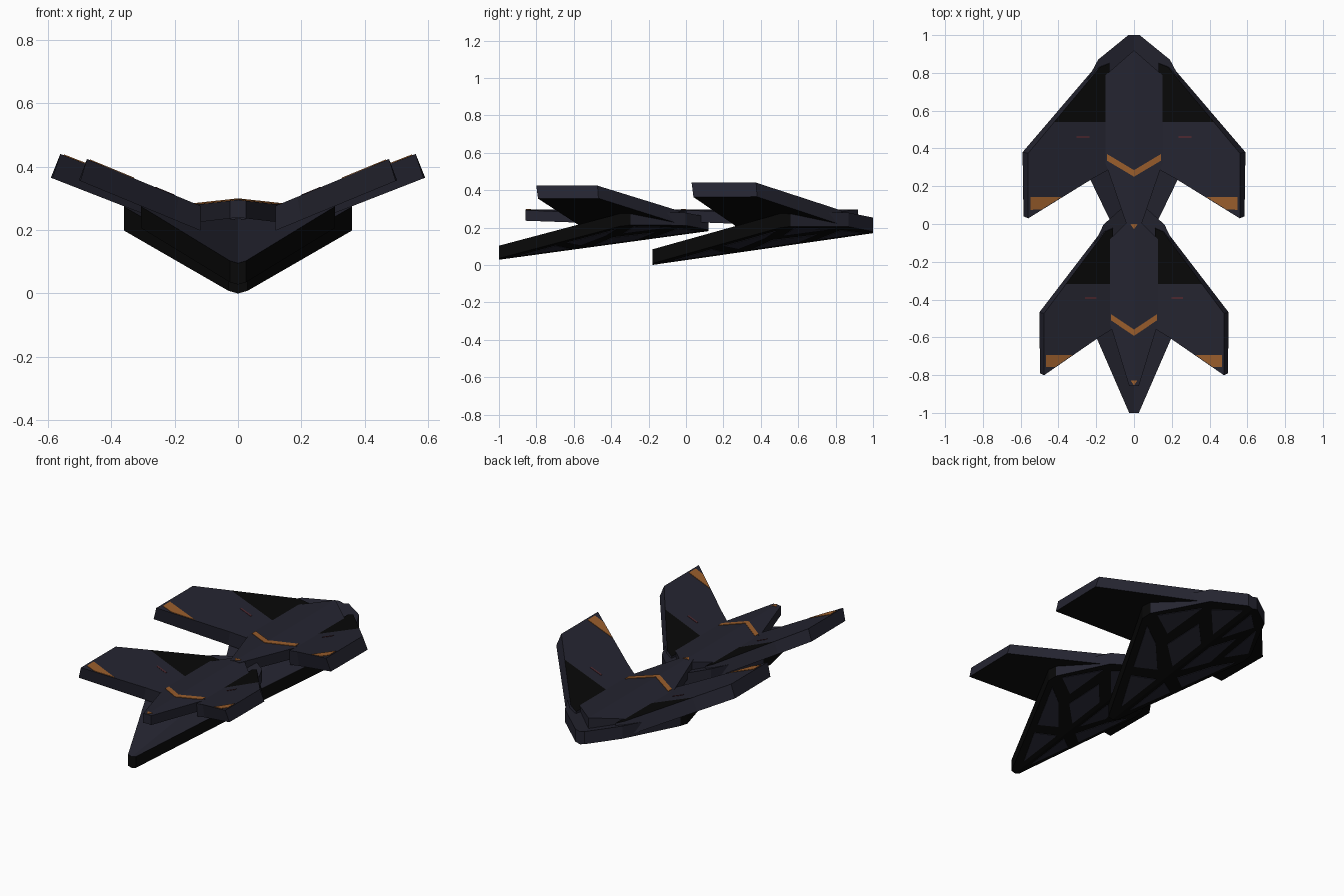
import bpy, bmesh
from mathutils import Vector

if "Cube" in bpy.data.objects:
    bpy.data.objects.remove(bpy.data.objects["Cube"])


def material(name, rgb):
    m = bpy.data.materials.new(name)
    m.diffuse_color = (*rgb, 1)
    m.use_nodes = True
    m.node_tree.nodes["Principled BSDF"].inputs["Base Color"].default_value = m.diffuse_color
    return m


MATS = [material("dark_navy", (0.018, 0.018, 0.030)),
        material("black", (0.0025, 0.0025, 0.0025)),
        material("burnt_orange", (0.32, 0.11, 0.025)),
        material("dull_red", (0.075, 0.022, 0.03))]
NAVY, BLACK, ORANGE, RED = range(4)

# The model is one winged craft, repeated smaller in front: (scale, offset)
UNITS = {"rear": ((1, 1, 1), (0, 0, 0)),
         "front": ((0.85, 0.949, 0.9), (0, -0.829, 0.028))}


def part(name, top, bottom, rule, cuts=()):
    """Mirrored slab between two matching point loops, made for both units."""
    for unit, (scale, offset) in UNITS.items():
        bm = bmesh.new()
        for s in (1, -1):
            a = [bm.verts.new((s * x, y, z)) for x, y, z in top]
            b = [bm.verts.new((s * x, y, z)) for x, y, z in bottom]
            n = len(a)
            bm.faces.new(a)
            bm.faces.new(b[::-1])
            for i in range(n):
                j = (i + 1) % n
                bm.faces.new((a[i], b[i], b[j], a[j]))
        # open the centre seam and weld the halves
        seam = [f for f in bm.faces if all(abs(v.co.x) < 1e-5 for v in f.verts)]
        bmesh.ops.delete(bm, geom=seam, context='FACES')
        bmesh.ops.remove_doubles(bm, verts=bm.verts[:], dist=1e-5)
        for y in cuts:
            bmesh.ops.bisect_plane(bm, geom=bm.verts[:] + bm.edges[:] + bm.faces[:],
                                   plane_co=(0, y, 0), plane_no=(0, 1, 0))
        bmesh.ops.recalc_face_normals(bm, faces=bm.faces[:])
        for f in bm.faces:
            f.material_index = rule(f.normal, f.calc_center_median())
        for v in bm.verts:
            v.co = Vector(c * k + o for c, k, o in zip(v.co, scale, offset))
        mesh = bpy.data.meshes.new(f"{unit}_{name}")
        bm.to_mesh(mesh)
        bm.free()
        for m in MATS:
            mesh.materials.append(m)
        bpy.context.collection.objects.link(bpy.data.objects.new(mesh.name, mesh))


def keel_z(x, y):
    return 0.144 * (y + 0.18) + 0.28 * x


def spine_z(x, y):
    return 0.297 - 0.11 * x


def wing_z(x, y):
    return 0.28 + 0.39 * (x - 0.15)


def lift(pts, surface, d=0.0):
    return [(x, y, surface(x, y) + d) for x, y in pts]


def plate(name, pts, surface, colour, d=0.003):
    part(name, lift(pts, surface, d), lift(pts, surface, -d), lambda n, c: colour)


# lower hull: long V-bottomed arrowhead, black sides and belly
hull = [(0, -0.18), (0.03, -0.18), (0.36, 0.5), (0.355, 0.56),
        (0.19, 0.87), (0.03, 1), (0, 1)]
part("lower_hull", lift(hull, keel_z, 0.075), lift(hull, keel_z),
     lambda n, c: NAVY if n.z > 0.3 or (n.y > 0.3 and n.z > -0.5) else BLACK)

# belly panels set in the black frame
panels = [[(0.03, -0.07), (0.14, 0.14), (0.03, 0.22)],
          [(0.17, 0.2), (0.31, 0.48), (0.2, 0.42), (0.07, 0.28)],
          [(0.03, 0.36), (0.15, 0.46), (0.13, 0.7), (0.03, 0.6)],
          [(0.2, 0.52), (0.32, 0.58), (0.19, 0.8)],
          [(0.03, 0.7), (0.15, 0.83), (0.03, 0.95)]]
for i, p in enumerate(panels):
    plate(f"belly_panel_{i + 1}", p, keel_z, NAVY)

# central spine with a shallow roof, overhanging the nose
spine = [(0, -0.03), (0.03, -0.03), (0.15, 0.32), (0.16, 0.78), (0, 0.92)]
part("spine", lift(spine, spine_z), lift(spine, spine_z, -0.062),
     lambda n, c: BLACK if n.z < -0.5 else NAVY)

# raised swept wings, black towards the rear root
wing_top = [(0.13, 0.29), (0.22, 0.24), (0.56, 0.03), (0.56, 0.375),
            (0.18, 0.83), (0.13, 0.85)]
wing_low = [(0.14, 0.29), (0.235, 0.24), (0.585, 0.04), (0.59, 0.38),
            (0.205, 0.83), (0.14, 0.86)]


def wing_rule(n, c):
    if n.z < -0.5 or (n.z > 0.6 and c.y > 0.54):
        return BLACK
    return NAVY


part("wing", lift(wing_top, wing_z),
     lift(wing_low, lambda x, y: wing_z(x, y) - 0.0867), wing_rule, cuts=(0.54,))

# orange markings
plate("spine_chevron", [(0, 0.25), (0.142, 0.335), (0.142, 0.37), (0, 0.285)],
      spine_z, ORANGE)
plate("spine_tip_mark", [(0, -0.028), (0.02, 0.0), (0, 0.0)], spine_z, ORANGE)
plate("wing_stripe", [(0.385, 0.142), (0.548, 0.142), (0.548, 0.075), (0.49, 0.077)],
      wing_z, ORANGE)

# small red lights
plate("wing_light", [(0.235, 0.455), (0.305, 0.455), (0.305, 0.467), (0.235, 0.467)],
      wing_z, RED, 0.002)
